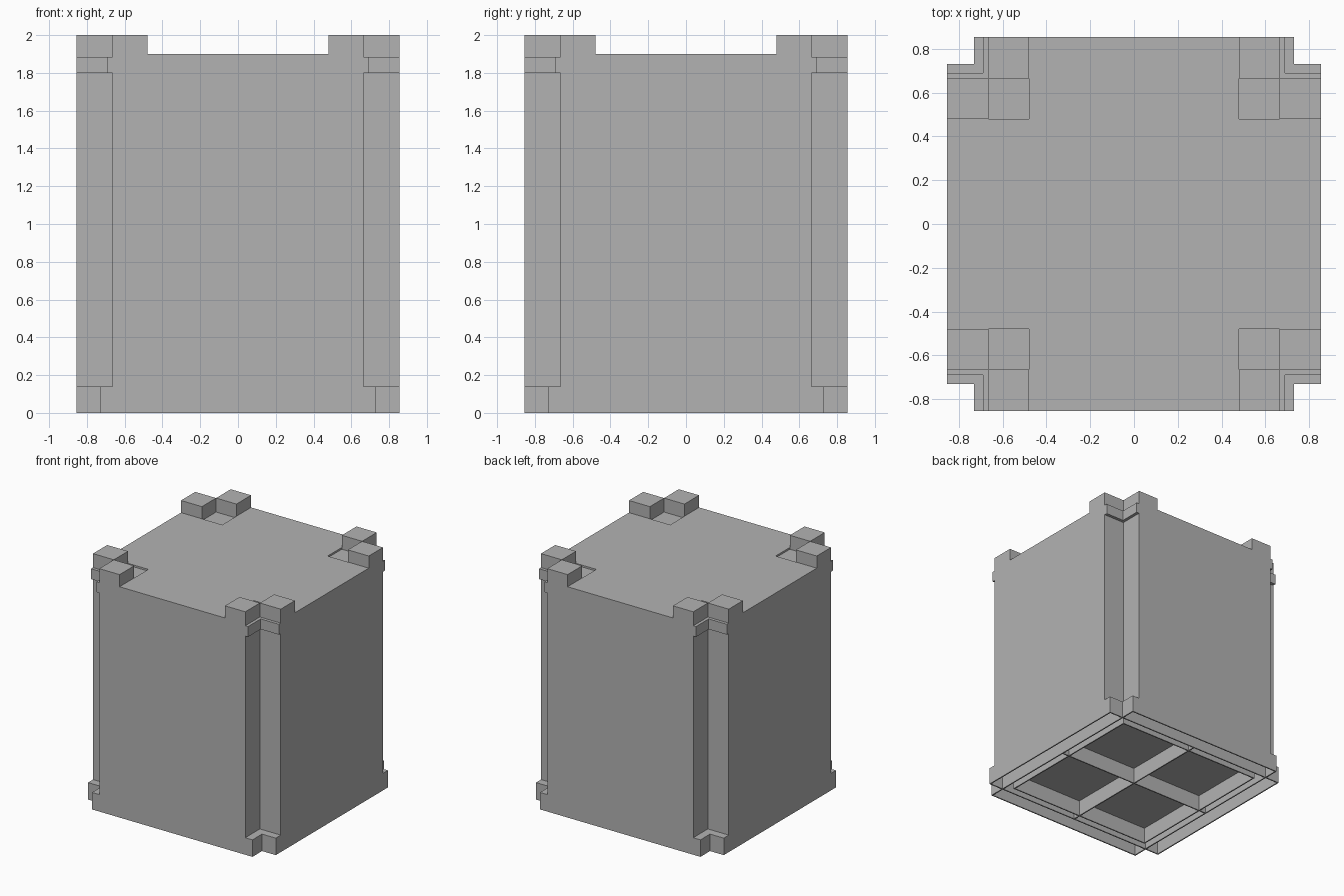
import bpy, bmesh

if "Cube" in bpy.data.objects:
    bpy.data.objects.remove(bpy.data.objects["Cube"])

grey = bpy.data.materials.new("plain_grey")
grey.diffuse_color = (0.45, 0.45, 0.45, 1.0)
grey.use_nodes = True
grey.node_tree.nodes["Principled BSDF"].inputs["Base Color"].default_value = grey.diffuse_color

HALF = 0.855      # half width of the crate
WALL = 0.01       # thickness of the skirt and ribs
CEIL = 0.13       # height of the hollow underside


def finish(name, bm):
    mesh = bpy.data.meshes.new(name)
    bm.to_mesh(mesh)
    bm.free()
    mesh.materials.append(grey)
    obj = bpy.data.objects.new(name, mesh)
    bpy.context.collection.objects.link(obj)
    return obj


def box(name, lo, hi):
    bm = bmesh.new()
    bmesh.ops.create_cube(bm, size=1)
    for v in bm.verts:
        v.co = [lo[i] if v.co[i] < 0 else hi[i] for i in range(3)]
    return finish(name, bm)


def filled(x, y, z):
    """Rule for the crate solid: stepped corner notches, top posts, hollow base."""
    x, y = abs(x), abs(y)
    if max(x, y) > HALF or z < 0 or z > 2:
        return False
    small, big = min(x, y), max(x, y)
    # corner notch depth changes with height
    notch = 0.73 if z < 0.14 else 0.665 if z < 1.8 else 0.69 if z < 1.885 else 0.665
    if small > notch:
        return False
    # sunken square between each pair of posts
    if z > 1.885 and small > 0.48 and big < 0.665:
        return False
    # only the corner posts rise above the lid
    if z > 1.9 and small < 0.48:
        return False
    # thin skirt around the hollow underside
    if z < CEIL:
        return big > HALF - WALL or small > 0.73 - WALL
    return True


# crate body: skin of the stepped solid
half_steps = [0.48, 0.665, 0.69, 0.72, 0.73, 0.845, HALF]
xs = [-v for v in reversed(half_steps)] + half_steps
levels = [xs, xs, [0, CEIL, 0.14, 1.8, 1.885, 1.9, 2.0]]


def cell_filled(idx):
    if any(i < 0 or i >= len(l) - 1 for i, l in zip(idx, levels)):
        return False
    return filled(*[(l[i] + l[i + 1]) / 2 for i, l in zip(idx, levels)])


bm = bmesh.new()
for i in range(len(xs) - 1):
    for j in range(len(xs) - 1):
        for k in range(len(levels[2]) - 1):
            if not cell_filled((i, j, k)):
                continue
            for axis in range(3):
                for side in (0, 1):
                    near = [i, j, k]
                    near[axis] += 1 if side else -1
                    if cell_filled(near):
                        continue
                    u, w = (axis + 1) % 3, (axis + 2) % 3
                    ring = []
                    for du, dw in ((0, 0), (1, 0), (1, 1), (0, 1)):
                        c = [i, j, k]
                        c[axis] += side
                        c[u] += du
                        c[w] += dw
                        ring.append(bm.verts.new([levels[a][c[a]] for a in range(3)]))
                    bm.faces.new(ring if side else ring[::-1])
bmesh.ops.remove_doubles(bm, verts=bm.verts, dist=0.0005)
bmesh.ops.dissolve_limit(bm, angle_limit=0.01, verts=bm.verts, edges=bm.edges)
finish("crate_body", bm)

# underside ribs: centre cross, inner frame and outer frame
END = HALF - WALL
for label, a, b, reach in (("cross", -WALL / 2, WALL / 2, 0.72),
                           ("inner_frame_near", -0.665, -0.655, 0.665),
                           ("inner_frame_far", 0.655, 0.665, 0.665),
                           ("outer_frame_near", -0.73, -0.72, END),
                           ("outer_frame_far", 0.72, 0.73, END)):
    box(label + "_rib_x", (-reach, a, 0), (reach, b, CEIL))
    box(label + "_rib_y", (a, -reach, 0), (b, reach, CEIL))
